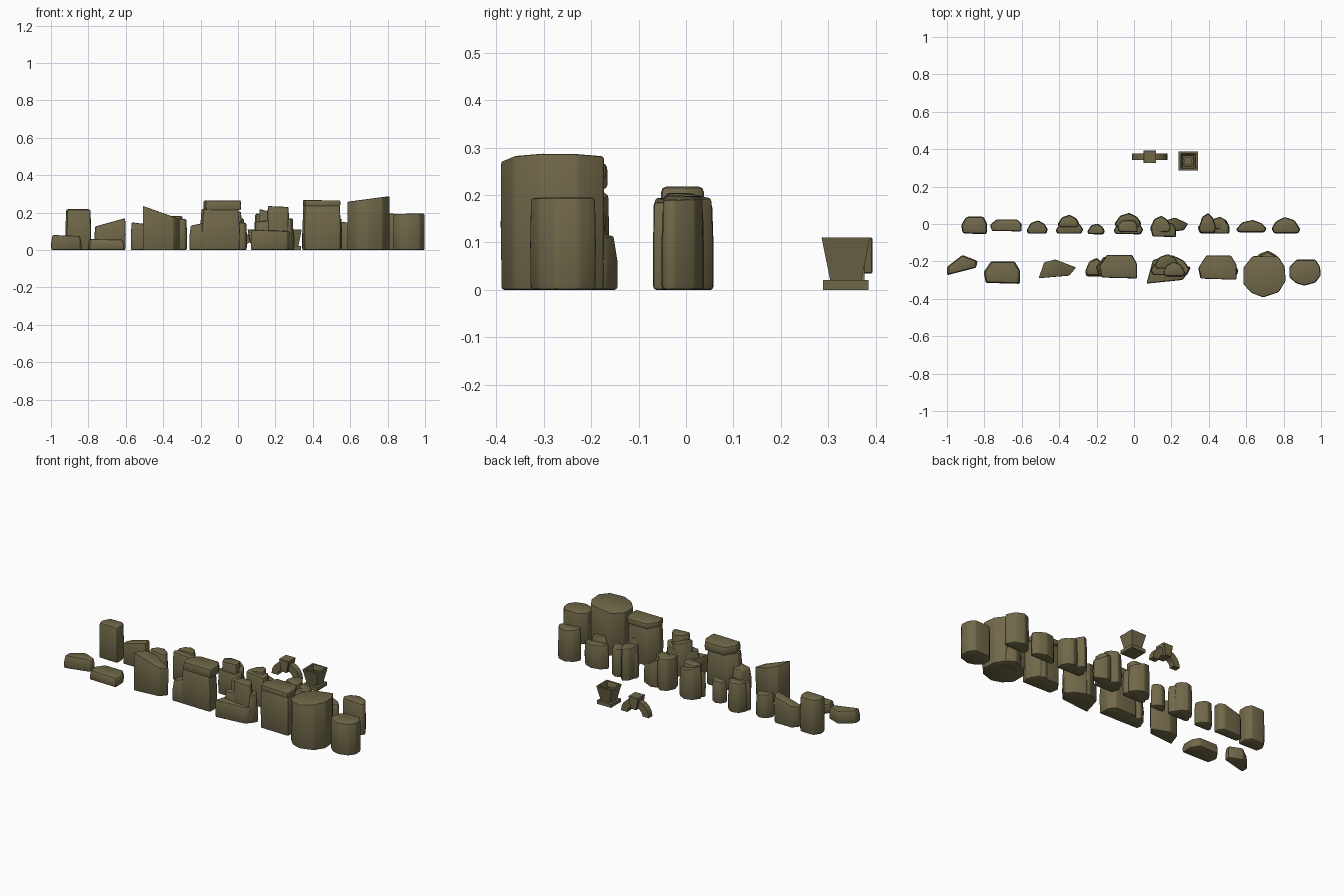
import bpy, bmesh, math, random
from mathutils import Vector

if "Cube" in bpy.data.objects:
    bpy.data.objects.remove(bpy.data.objects["Cube"])

random.seed(4)

stone = bpy.data.materials.new("olive_stone")
stone.diffuse_color = (0.165, 0.14, 0.068, 1)
stone.use_nodes = True
stone.node_tree.nodes["Principled BSDF"].inputs["Base Color"].default_value = stone.diffuse_color

# Footprints inside a unit square (front edge at 0)
DOME = [(0, .25), (.07, 0), (.92, 0), (1, .3), (.85, .72), (.55, 1), (.2, .8)]
WEDGE = [(0, .05), (0, .45), (.5, 1), (1, .72), (.95, .4)]
BLOCK = [(.06, .04), (1, 0), (1, .62), (.86, 1), (.2, 1), (0, .52)]
SHARD = [(0, 0), (.15, .85), (.45, 1), (1, .58), (.82, .14)]
OCTA = [(0, .32), (.2, .1), (.47, 0), (.83, .12), (1, .4), (.97, .75), (.82, 1), (.22, 1), (0, .72)]


def finish(bm, name, bevel=0.0, segs=2):
    bmesh.ops.recalc_face_normals(bm, faces=bm.faces)
    if bevel:
        edges = [e for e in bm.edges if len(e.link_faces) == 2 and e.calc_face_angle(0) > 0.35]
        bmesh.ops.bevel(bm, geom=edges, offset=bevel, segments=segs, profile=0.5,
                        affect='EDGES', clamp_overlap=True)
    me = bpy.data.meshes.new(name)
    bm.to_mesh(me)
    bm.free()
    me.materials.append(stone)
    ob = bpy.data.objects.new(name, me)
    bpy.context.collection.objects.link(ob)
    bpy.context.view_layer.objects.active = ob
    ob.select_set(True)
    bpy.ops.object.shade_smooth_by_angle(angle=math.radians(35))
    ob.select_set(False)
    return ob


def loft(bm, rings):
    """Skin a list of equal-length closed rings and cap both ends."""
    rv = [[bm.verts.new(p) for p in r] for r in rings]
    n = len(rv[0])
    for a, b in zip(rv, rv[1:]):
        for i in range(n):
            bm.faces.new((a[i], a[(i + 1) % n], b[(i + 1) % n], b[i]))
    bm.faces.new(rv[0][::-1])
    bm.faces.new(rv[-1])


def rock(name, shape, x0, x1, y0, y1, hl, hr, z0=0.0, taper=.95, flip=False, bevel=.007, fall=0.0):
    """Rough boulder: footprint in a box, top height hl (left) to hr (right), fall = drop at the back."""
    bm = bmesh.new()
    cx, cy = (x0 + x1) / 2, (y0 + y1) / 2
    rings = []
    for t, s in ((0, .98), (.5, 1.0), (1, taper)):
        ring = []
        for u, v in shape:
            if flip:
                u = 1 - u
            top = hl + (hr - hl) * u - fall * v
            j = random.uniform(.985, 1.0) if t == .5 else 1
            ring.append((cx + (x0 + (x1 - x0) * u - cx) * s * j,
                         cy + (y0 + (y1 - y0) * v - cy) * s * j,
                         z0 + (top - z0) * t))
        rings.append(ring)
    loft(bm, rings)
    return finish(bm, name, bevel)


# Front row of boulders
rock("low_boulder_left", WEDGE, -1.0, -.835, -.28, -.165, .08, .075, taper=.9)
rock("low_boulder_second", BLOCK, -.805, -.61, -.32, -.20, .058, .056, taper=.92)
rock("sloped_slab", SHARD, -.51, -.31, -.29, -.19, .236, .165, taper=1, bevel=.004)
rock("leaning_stone", DOME, -.262, -.15, -.28, -.18, .13, .15, taper=.85)
rock("capped_pillar", BLOCK, -.205, .01, -.285, -.175, .22, .22, taper=.92)
rock("pillar_cap", BLOCK, -.187, .018, -.292, -.165, .265, .265, z0=.213, taper=.97)
rock("stepped_base", SHARD, .065, .305, -.32, -.17, .108, .10, taper=.98)
rock("stepped_middle", DOME, .085, .30, -.275, -.165, .15, .17, taper=.95)
rock("stepped_back", DOME, .11, .24, -.24, -.16, .22, .185, taper=.95)
rock("stepped_top", DOME, .155, .275, -.28, -.20, .235, .23, taper=.95, flip=True)
rock("split_pillar", BLOCK, .342, .55, -.295, -.18, .238, .238, taper=.95)
rock("split_pillar_cap", BLOCK, .345, .548, -.298, -.168, .267, .265, z0=.234, taper=.98, bevel=.005)
rock("split_pillar_side", DOME, .40, .558, -.285, -.17, .13, .17, taper=.95)
rock("great_stone", OCTA, .583, .812, -.392, -.172, .258, .288, taper=.99, bevel=.006)
rock("great_stone_foot", DOME, .635, .785, -.235, -.142, .12, .11, taper=.8)
rock("end_boulder", OCTA, .83, 1.0, -.33, -.19, .193, .195, taper=.97)

# Back row of standing stones
rock("tall_stone", BLOCK, -.925, -.785, -.055, .04, .218, .218, taper=.95, bevel=.011)
rock("slanted_stone", BLOCK, -.77, -.60, -.04, .025, .125, .17, taper=.96)
rock("small_stone", DOME, -.575, -.46, -.052, .02, .148, .135, taper=.92)
rock("rounded_stone", DOME, -.42, -.27, -.052, .025, .175, .165, taper=.95)
rock("rounded_stone_back", DOME, -.41, -.29, -.02, .05, .18, .182, taper=.9)
rock("little_stone", DOME, -.25, -.155, -.055, .003, .13, .14, taper=.9)
rock("cluster_front", DOME, -.11, .05, -.055, .03, .15, .145, taper=.95)
rock("cluster_back", DOME, -.105, .04, -.02, .06, .20, .165, taper=.92)
rock("cluster_top", BLOCK, -.09, .02, -.045, .02, .20, .205, taper=.94)
rock("broken_stone_tall", DOME, .085, .20, -.045, .045, .19, .205, taper=.92)
rock("broken_stone_front", BLOCK, .09, .225, -.07, .005, .195, .185, taper=.95)
rock("broken_stone_side", SHARD, .16, .29, -.045, .035, .18, .11, taper=.95)
rock("paired_stone_tall", DOME, .345, .44, -.05, .06, .20, .19, taper=.92)
rock("paired_stone_front", BLOCK, .34, .51, -.052, .02, .16, .17, taper=.95)
rock("paired_stone_side", DOME, .40, .51, -.03, .04, .18, .16, taper=.92)
rock("flat_stone", DOME, .545, .71, -.045, .022, .15, .14, taper=.94)
rock("last_stone", DOME, .735, .89, -.05, .038, .20, .19, taper=.95, flip=True)


def square(cx, cy, r, z):
    return [(cx + a * r, cy + b * r, z) for a, b in ((-1, -1), (1, -1), (1, 1), (-1, 1))]


# Flared square urn with a recessed top
ux, uy = .29, .337
bm = bmesh.new()
loft(bm, [square(ux, uy, r, z) for r, z in ((.048, 0), (.048, .021), (.033, .021), (.051, .11),
                                            (.04, .11), (.028, .055))])
finish(bm, "flared_urn")

# Round collar inside the urn
bm = bmesh.new()
loft(bm, [[(ux + r * math.cos(i * math.tau / 16), uy + r * math.sin(i * math.tau / 16), z)
           for i in range(16)]
          for r, z in ((.03, .03), (.03, .085), (.018, .085), (.018, .05))])
finish(bm, "urn_collar")

# Arch arms: a curved band with thickness in y
ax, ay, depth = .085, .359, .018
bm = bmesh.new()
rings = []
for i in range(11):
    a = math.pi * i / 10
    c, s = math.cos(a), math.sin(a)
    inner, outer = (ax + .052 * c, .045 * s), (ax + .095 * c, .09 * s)
    rings.append([(inner[0], ay - depth, inner[1]), (outer[0], ay - depth, outer[1]),
                  (outer[0], ay + depth, outer[1]), (inner[0], ay + depth, inner[1])])
loft(bm, rings)
finish(bm, "arch_band")

# Keystone, wider at the top
bm = bmesh.new()
loft(bm, [[(ax + u * w, ay + v * .034, z) for u, v in ((-1, -1), (1, -1), (1, 1), (-1, 1))]
          for w, z in ((.02, .035), (.034, .11))])
finish(bm, "arch_keystone", .002, 1)
